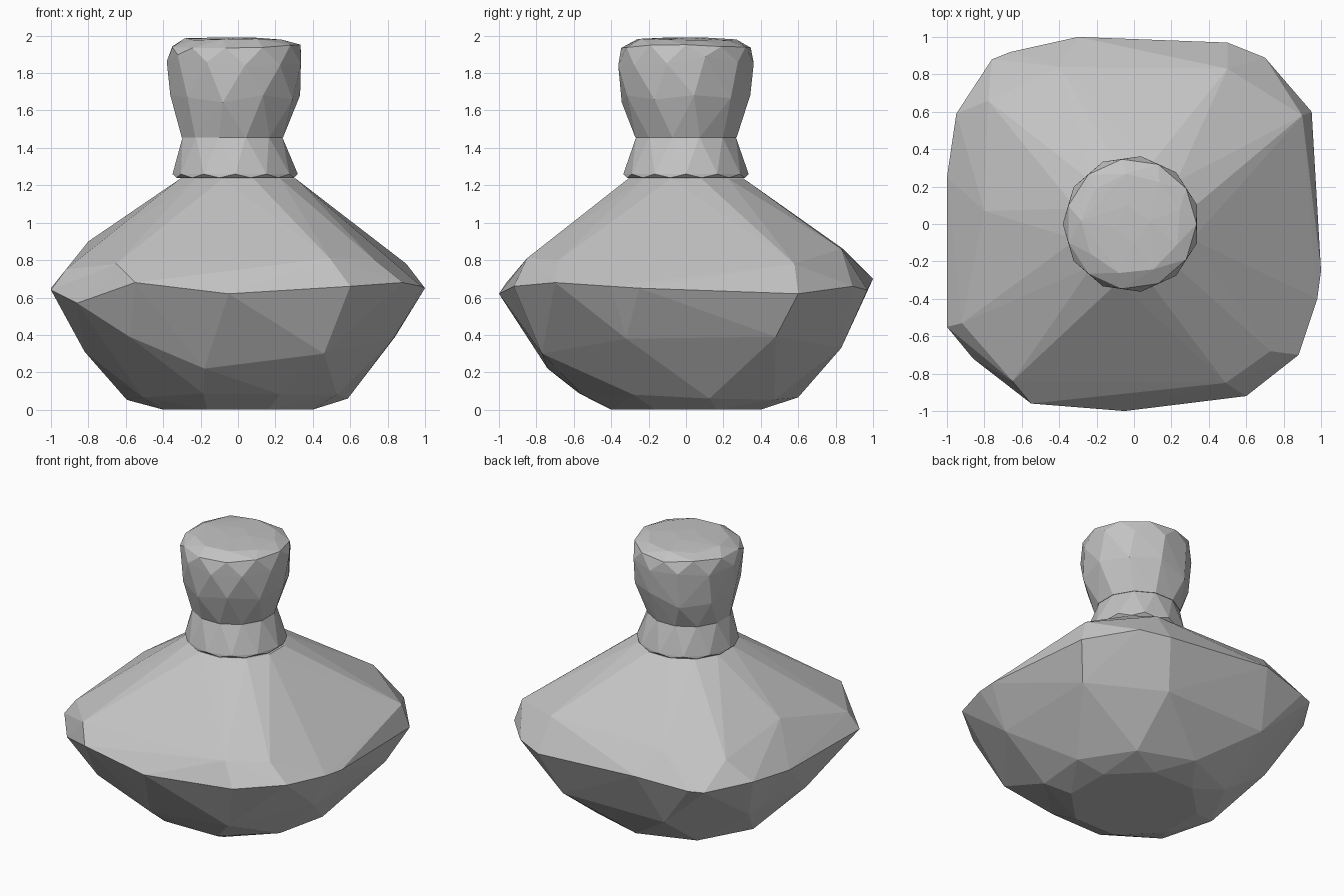
import bpy
import bmesh
import math
import random

random.seed(4)

default_cube = bpy.data.objects.get("Cube")
if default_cube:
    bpy.data.objects.remove(default_cube, do_unlink=True)


def make_material(name, colour):
    material = bpy.data.materials.new(name)
    material.use_nodes = True
    material.diffuse_color = colour
    material.node_tree.nodes["Principled BSDF"].inputs["Base Color"].default_value = colour
    return material


stone = make_material("plain grey", (0.55, 0.55, 0.55, 1))


def ring(radius, height, sides, turn=0.0, centre=(0, 0), jitter=0.0):
    """Points of a horizontal polygon, with optional uneven heights."""
    points = []
    for i in range(sides):
        angle = math.tau * (i + turn) / sides
        points.append((centre[0] + radius * math.cos(angle),
                       centre[1] + radius * math.sin(angle),
                       height + random.uniform(-jitter, jitter)))
    return points


def faceted_part(name, points):
    """Flat-faced convex solid wrapped around the given points."""
    bm = bmesh.new()
    for point in points:
        bm.verts.new(point)
    result = bmesh.ops.convex_hull(bm, input=list(bm.verts))
    leftovers = {g for g in result["geom_interior"] + result["geom_unused"]
                 if isinstance(g, bmesh.types.BMVert)}
    bmesh.ops.delete(bm, geom=list(leftovers), context='VERTS')
    bmesh.ops.recalc_face_normals(bm, faces=list(bm.faces))
    mesh = bpy.data.meshes.new(name)
    bm.to_mesh(mesh)
    bm.free()
    mesh.materials.append(stone)
    part = bpy.data.objects.new(name, mesh)
    bpy.context.collection.objects.link(part)
    return part


# Body: squarish rim at the widest point
rim = [(-.3, 1, .7), (.5, .97, .64), (.7, .89, .66), (.95, .6, .62),
       (1, -.25, .65), (.98, -.4, .66), (.88, -.7, .68), (.6, -.92, .66),
       (-.05, -1, .62), (-.55, -.96, .68), (-.86, -.72, .57),
       (-1, -.55, .64), (-1, .25, .65), (-.95, .59, .68),
       (-.76, .88, .66), (-.66, .92, .66)]

# Shoulder corners, where the slope to the neck begins
shoulder = [(-.65, -.84, .78), (.49, -.85, .81), (.73, -.68, .8),
            (.9, .58, .78), (.5, .83, .86), (-.4, .84, .86),
            (-.78, .66, .82), (-.8, .07, .9), (-.92, -.53, .75)]

# Belly corners, under the rim
belly = [(.83, -.32, .38), (.84, .48, .39), (.46, -.77, .3),
         (-.18, -.74, .22), (-.58, -.77, .39), (-.82, -.2, .31),
         (-.78, .4, .33), (-.4, .82, .33), (.4, .83, .33)]

base = ring(.6, .07, 9, .3, jitter=.02) + ring(.43, 0, 8, .5)
collar = ring(.32, 1.235, 12, .5)
faceted_part("body", rim + shoulder + belly + base + collar)

# Neck: tapers up to the stopper
faceted_part("neck", ring(.325, 1.24, 12, .5, (-.015, 0))
             + ring(.335, 1.26, 12, 0, (-.015, 0))
             + ring(.275, 1.46, 12, .5, (-.03, 0)))

# Stopper: rounded knob with a bevelled, nearly flat top
middle = (-.015, 0)
faceted_part("stopper", ring(.28, 1.455, 12, .5, (-.03, 0))
             + ring(.35, 1.65, 10, .2, middle, .035)
             + ring(.366, 1.87, 11, .5, middle, .03)
             + ring(.35, 1.945, 11, 0, middle, .012)
             + ring(.27, 1.98, 9, .4, middle, .006)
             + ring(.1, 1.99, 4, .1, middle))
